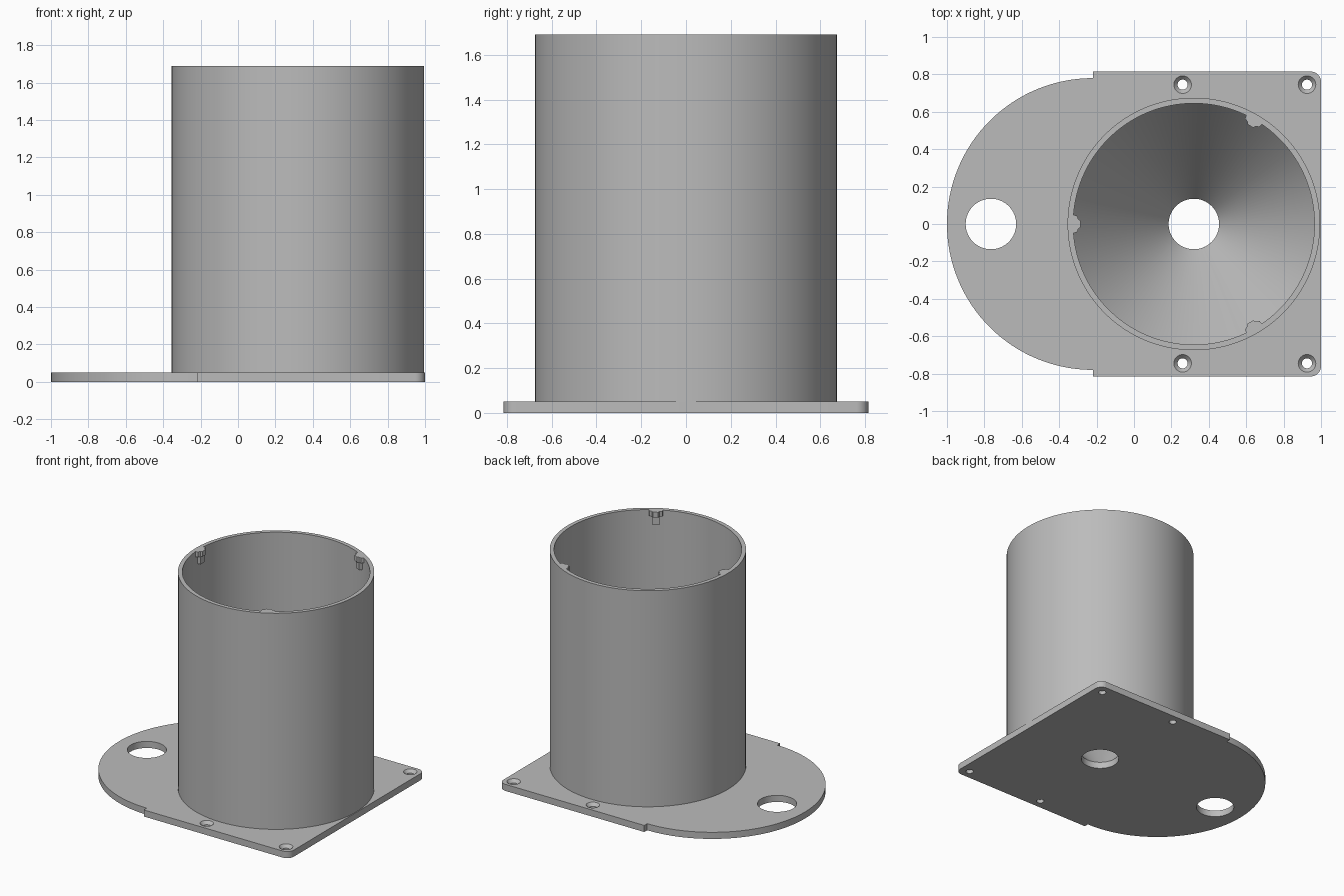
import bpy, bmesh, math
from mathutils import Matrix, Vector

if "Cube" in bpy.data.objects:
    bpy.data.objects.remove(bpy.data.objects["Cube"], do_unlink=True)

PLATE_TOP = 0.05
TUBE_X = 0.32
TUBE_TOP = 1.69
OUTER, INNER, BORE = 0.675, 0.645, 0.135

grey = bpy.data.materials.new("plain grey")
grey.use_nodes = True
grey.diffuse_color = (0.5, 0.5, 0.5, 1)
grey.node_tree.nodes["Principled BSDF"].inputs["Base Color"].default_value = (0.5, 0.5, 0.5, 1)


def make_object(name, bm):
    bmesh.ops.recalc_face_normals(bm, faces=bm.faces)
    mesh = bpy.data.meshes.new(name)
    bm.to_mesh(mesh)
    bm.free()
    obj = bpy.data.objects.new(name, mesh)
    bpy.context.collection.objects.link(obj)
    mesh.materials.append(grey)
    return obj


def prism(bm, outline, z0, z1):
    """Extrude a flat outline from z0 up to z1."""
    face = bm.faces.new([bm.verts.new((x, y, z0)) for x, y in outline])
    out = bmesh.ops.extrude_face_region(bm, geom=[face])
    verts = [v for v in out["geom"] if isinstance(v, bmesh.types.BMVert)]
    bmesh.ops.translate(bm, vec=(0, 0, z1 - z0), verts=verts)


def arc(cx, cy, r, start, end, steps):
    angles = [math.radians(start + (end - start) * i / steps) for i in range(steps + 1)]
    return [(cx + r * math.cos(a), cy + r * math.sin(a)) for a in angles]


def lathe(bm, profile, cx, cy, steps, closed=False):
    """Spin a radius/height profile around a vertical axis."""
    rings = [[bm.verts.new((x, y, z)) for x, y in arc(cx, cy, r, 0, 360, steps)[:-1]]
             for r, z in profile]
    for low, high in zip(rings, rings[1:]):
        for i in range(steps):
            j = (i + 1) % steps
            bm.faces.new((low[i], low[j], high[j], high[i]))
    if closed:
        bm.faces.new(rings[0])
        bm.faces.new(rings[-1])


def smooth(obj):
    bpy.ops.object.select_all(action="DESELECT")
    obj.select_set(True)
    bpy.context.view_layer.objects.active = obj
    bpy.ops.object.shade_smooth_by_angle(angle=math.radians(30))


# Base plate: rounded rectangle with a half disc at one end
outline = [(-0.22, -0.815)]
outline += arc(0.945, -0.76, 0.055, -90, 0, 8)
outline += arc(0.945, 0.76, 0.055, 0, 90, 8)
outline += [(-0.22, 0.815)]
outline += arc(-0.22, 0, 0.78, 90, 270, 64)
bm = bmesh.new()
prism(bm, outline, 0, PLATE_TOP)
plate = make_object("base_plate", bm)

# Cutters for the two large openings and four countersunk screw holes
bm = bmesh.new()
for x in (-0.765, TUBE_X):
    lathe(bm, [(BORE, -0.1), (BORE, 0.2)], x, 0, 64, closed=True)
for x in (0.26, 0.925):
    for y in (-0.745, 0.745):
        lathe(bm, [(0.027, -0.1), (0.027, 0.027), (0.047, PLATE_TOP), (0.047, 0.2)],
              x, y, 32, closed=True)
cutter = make_object("hole_cutter", bm)
cutter.hide_render = True

bpy.context.view_layer.objects.active = plate
boolean = plate.modifiers.new("holes", "BOOLEAN")
boolean.object = cutter
boolean.operation = "DIFFERENCE"
boolean.solver = "EXACT"
bpy.ops.object.modifier_apply(modifier=boolean.name)
bpy.data.objects.remove(cutter, do_unlink=True)
smooth(plate)

# Tube with a funnel floor leading to the bore
bm = bmesh.new()
lathe(bm, [(BORE, PLATE_TOP), (INNER, 0.72), (INNER, TUBE_TOP),
           (OUTER, TUBE_TOP), (OUTER, PLATE_TOP)], TUBE_X, 0, 128)
smooth(make_object("funnel_tube", bm))

# Three clips inside the rim: a tapered head with a narrow leg below
head = [(0.655, -0.05), (0.625, -0.045), (0.617, -0.025), (0.605, -0.018),
        (0.605, 0.018), (0.617, 0.025), (0.625, 0.045), (0.655, 0.05)]
leg = [(0.655, -0.025), (0.617, -0.025), (0.617, 0.025), (0.655, 0.025)]
for name, angle in (("left_back", 60), ("right", 180), ("left_front", 300)):
    bm = bmesh.new()
    prism(bm, head, TUBE_TOP - 0.04, TUBE_TOP)
    prism(bm, leg, TUBE_TOP - 0.1, TUBE_TOP - 0.04)
    bm.transform(Matrix.Translation(Vector((TUBE_X, 0, 0)))
                 @ Matrix.Rotation(math.radians(angle), 4, "Z"))
    make_object("rim_clip_" + name, bm)
